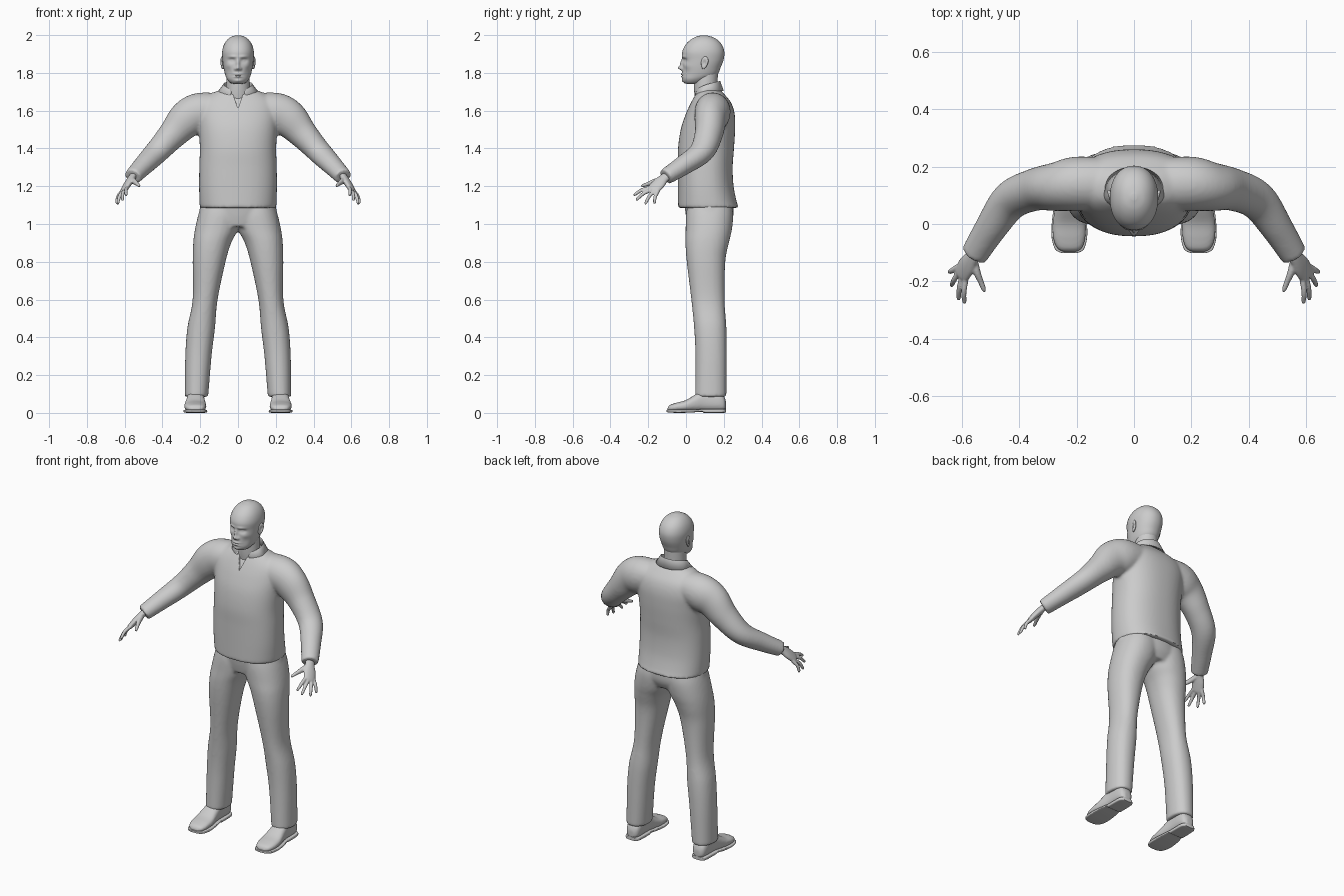
import bpy, bmesh, math
from mathutils import Vector, Matrix

cube = bpy.data.objects.get("Cube")
if cube:
    bpy.data.objects.remove(cube, do_unlink=True)

grey = bpy.data.materials.new("plain grey")
grey.use_nodes = True
grey.diffuse_color = (0.6, 0.6, 0.6, 1)
grey.node_tree.nodes["Principled BSDF"].inputs["Base Color"].default_value = grey.diffuse_color


def spline(rows, k):
    """Catmull-Rom resampling of number rows."""
    out = []
    for i in range(len(rows) - 1):
        a, b, c, d = (rows[min(max(j, 0), len(rows) - 1)] for j in range(i - 1, i + 3))
        for s in range(k):
            t = s / k
            out.append([(2*q + (r-p)*t + (2*p-5*q+4*r-w)*t*t + (3*q-p-3*r+w)*t**3) / 2
                        for p, q, r, w in zip(a, b, c, d)])
    return out + [list(rows[-1])]


def loft(bm, sections, n=40, power=2.0):
    """Skin over superellipse sections (centre, half axis, half axis)."""
    rings = []
    for c, u, v in sections:
        ring = []
        for i in range(n):
            a = math.tau * i / n
            x, y = math.cos(a), math.sin(a)
            x, y = (math.copysign(abs(q) ** (2 / power), q) for q in (x, y))
            ring.append(bm.verts.new(c + u * x + v * y))
        rings.append(ring)
    for r, s in zip(rings, rings[1:]):
        for i in range(n):
            bm.faces.new((r[i], r[(i+1) % n], s[(i+1) % n], s[i]))
    bm.faces.new(rings[0])
    bm.faces.new(rings[-1])


def stack(bm, rows, side=1, k=6, axis="z", **kw):
    """Rows of (height, x0, x1, y0, y1); axis y swaps depth and height."""
    secs = []
    for h, x0, x1, a, b in spline(rows, k):
        x, m, w, d = side * (x0 + x1) / 2, (a + b) / 2, (x1 - x0) / 2, (b - a) / 2
        if axis == "z":
            secs.append((Vector((x, m, h)), Vector((w, 0, 0)), Vector((0, d, 0))))
        else:
            secs.append((Vector((x, h, m)), Vector((w, 0, 0)), Vector((0, 0, d))))
    loft(bm, secs, **kw)


def tube(bm, rows, side=1, wide=(0, 0, 1), k=6, **kw):
    """Rows of (x, y, z, wide radius, thin radius) along a path."""
    rows = spline(rows, k)
    pts = [Vector((side * r[0], r[1], r[2])) for r in rows]
    hint = Vector((side * wide[0], wide[1], wide[2]))
    secs = []
    for i, (p, r) in enumerate(zip(pts, rows)):
        t = (pts[min(i+1, len(pts)-1)] - pts[max(i-1, 0)]).normalized()
        u = (hint - t * hint.dot(t)).normalized()
        secs.append((p, u * r[3], t.cross(u) * r[4]))
    loft(bm, secs, **kw)


def finish(bm, name, voxel=0, smooth=0, angle=50):
    bmesh.ops.recalc_face_normals(bm, faces=bm.faces)
    me = bpy.data.meshes.new(name)
    bm.to_mesh(me)
    bm.free()
    me.materials.append(grey)
    ob = bpy.data.objects.new(name, me)
    bpy.context.collection.objects.link(ob)
    bpy.ops.object.select_all(action="DESELECT")
    bpy.context.view_layer.objects.active = ob
    ob.select_set(True)
    if voxel:
        m = ob.modifiers.new("blend", "REMESH")
        m.mode, m.voxel_size, m.use_smooth_shade = "VOXEL", voxel, True
        m = ob.modifiers.new("relax", "SMOOTH")
        m.factor, m.iterations = 0.5, smooth
        bpy.ops.object.modifier_apply(modifier="blend")
        bpy.ops.object.modifier_apply(modifier="relax")
    bpy.ops.object.shade_smooth_by_angle(angle=math.radians(angle))
    return ob


# Shirt: body and sleeves blended together
bm = bmesh.new()
body = [(1.085, .202, -.042, .28), (1.12, .204, -.042, .268), (1.2, .206, -.042, .252),
        (1.3, .205, -.042, .247), (1.4, .202, -.042, .254), (1.5, .208, -.028, .26),
        (1.58, .215, -.002, .258), (1.64, .205, .025, .24), (1.685, .15, .05, .205),
        (1.715, .085, .07, .175)]
stack(bm, [(z, -w, w, a, b) for z, w, a, b in body], power=2.3, n=64)
for s in (1, -1):
    tube(bm, [(.1, .14, 1.61, .085, .09), (.2, .14, 1.59, .105, .095), (.27, .13, 1.555, .1, .085),
              (.345, .12, 1.475, .078, .074), (.43, .082, 1.382, .062, .068),
              (.5, -.015, 1.31, .052, .056), (.558, -.108, 1.25, .043, .048)], s)
shirt = finish(bm, "shirt", .009, 6)

# Open V neckline, cut just below the shirt surface
bm = bmesh.new()
vee = [(-.042, .082, 1.73), (.042, .082, 1.73), (0, .02, 1.612)]
back = [bm.verts.new(p) for p in vee]
front = [bm.verts.new((x, y - .15, z)) for x, y, z in vee]
bm.faces.new(back)
bm.faces.new(front)
for i in range(3):
    j = (i + 1) % 3
    bm.faces.new((back[i], back[j], front[j], front[i]))
cutter = finish(bm, "neckline_cutter")
cutter.hide_render = True
cutter.hide_viewport = True
cut = shirt.modifiers.new("neckline", "BOOLEAN")
cut.operation, cut.object, cut.solver = "DIFFERENCE", cutter, "EXACT"

# Folded collar, open at the front with two points
bm = bmesh.new()
cols = []
for i in range(49):
    t = -1 + i / 24
    a, f = t * math.radians(158), abs(t)
    sx, cy = math.sin(a), math.cos(a)
    point = max(0, (f - .6) / .4)
    top = (sx * .076, .115 + cy * .066, 1.757 - .05 * f ** 2)
    low = (sx * (.104 + .04 * point), .118 + cy * .082 + .004 * f, 1.705 - .05 * point ** 1.5)
    stand = (sx * .07, .115 + cy * .06, 1.715 - .025 * f)
    cols.append([bm.verts.new(p) for p in (stand, top, low)])
for c, d in zip(cols, cols[1:]):
    for j in range(2):
        bm.faces.new((c[j], d[j], d[j+1], c[j+1]))
collar = finish(bm, "collar")
m = collar.modifiers.new("cloth", "SOLIDIFY")
m.thickness = .006

# Trousers: hips and legs blended together
bm = bmesh.new()
stack(bm, [(.985, -.19, .19, .012, .225), (1.04, -.208, .208, 0, .25), (1.12, -.195, .195, -.01, .25)], n=64)
for s in (1, -1):
    stack(bm, [(.085, .158, .282, .048, .214), (.3, .14, .279, .05, .216), (.45, .122, .268, .043, .214),
               (.6, .108, .24, .028, .204), (.8, .066, .24, .004, .208), (.9, .036, .237, -.003, .227),
               (.97, .0, .228, -.002, .243), (1.05, -.02, .21, .0, .25), (1.11, -.01, .19, .01, .24)],
          s, power=2.2)
finish(bm, "trousers", .009, 5)

# Shoes with soles and heels
for s, label in ((1, "left"), (-1, "right")):
    bm = bmesh.new()
    stack(bm, [(-.098, .205, .245, .012, .026), (-.085, .182, .268, .008, .042), (-.05, .17, .282, .008, .054),
               (.0, .168, .284, .008, .068), (.05, .174, .276, .008, .098), (.1, .178, .268, .008, .125),
               (.17, .178, .266, .008, .115), (.2, .186, .258, .01, .09), (.212, .205, .24, .02, .06)],
          s, axis="y", power=2.5)
    finish(bm, label + "_shoe", .006, 4)
    bm = bmesh.new()
    stack(bm, [(-.102, .2, .25, .004, .016), (-.088, .175, .275, .002, .018), (-.04, .163, .288, 0, .018),
               (.03, .167, .284, .002, .018), (.085, .175, .273, .006, .02), (.1, .175, .271, 0, .02),
               (.19, .177, .268, 0, .022), (.212, .195, .25, .002, .022)], s, axis="y", power=5)
    finish(bm, label + "_sole", angle=40)

# Hands: palm, thumb and four fingers
for s, label in ((1, "left"), (-1, "right")):
    bm = bmesh.new()
    across = (.035, .045, -.03)
    tube(bm, [(.545, -.08, 1.265, .026, .02), (.563, -.115, 1.243, .027, .019),
              (.583, -.145, 1.213, .036, .018), (.602, -.175, 1.182, .034, .014),
              (.607, -.185, 1.174, .02, .008)], s, across)
    index, pinky = Vector((.587, -.19, 1.193)), Vector((.618, -.152, 1.168))
    tips = [(.592, -.278, 1.152), (.613, -.266, 1.126), (.638, -.217, 1.106), (.645, -.168, 1.109)]
    for i, tip in enumerate(tips):
        base, tip = index.lerp(pinky, i / 3), Vector(tip)
        root = base.lerp(Vector((.575, -.13, 1.225)), .4)
        mid = base.lerp(tip, .5) + Vector((.004, -.003, .006))
        path = [(root, .01), (base, .0105), (mid, .0095), (base.lerp(tip, .93), .0075), (tip, .003)]
        tube(bm, [(*p, r, r) for p, r in path], s, across, n=16)
    tube(bm, [(.56, -.12, 1.237, .014, .014), (.549, -.165, 1.225, .015, .013), (.535, -.2, 1.213, .011, .01),
              (.524, -.228, 1.203, .008, .008), (.521, -.238, 1.199, .003, .003)], s, n=16)
    finish(bm, label + "_hand", .004, 3)

# Neck
bm = bmesh.new()
stack(bm, [(1.58, -.05, .05, .06, .15), (1.66, -.065, .065, .048, .165),
           (1.72, -.063, .063, .042, .166), (1.82, -.06, .06, .04, .17)])
finish(bm, "neck")

# Head with sculpted face: bumps are (x, z, x size, z size, depth)
bm = bmesh.new()
skull = [(1.742, .02, .004, .05), (1.747, .04, -.008, .085), (1.765, .057, -.018, .12), (1.79, .068, -.02, .165),
         (1.83, .077, -.018, .184), (1.87, .082, -.018, .199), (1.91, .084, -.02, .203),
         (1.945, .076, -.005, .192), (1.972, .06, .02, .17), (1.99, .038, .05, .14), (1.999, .01, .083, .105)]
stack(bm, [(z, -w, w, a, b) for z, w, a, b in skull], n=128, k=8, power=2.15)
bumps = [(.033, 1.866, .017, .011, .013), (.033, 1.865, .01, .006, -.006), (.028, 1.885, .022, .007, -.006),
         (0, 1.826, .012, .011, -.021), (0, 1.85, .009, .022, -.013), (.014, 1.821, .007, .007, -.009),
         (0, 1.793, .02, .005, -.008), (0, 1.78, .018, .005, -.008), (0, 1.786, .024, .002, .004),
         (0, 1.757, .02, .009, -.006), (.052, 1.838, .018, .014, -.004), (.05, 1.805, .015, .02, .004)]
for v in bm.verts:
    if v.co.y < .06:
        x, z = abs(v.co.x), v.co.z
        v.co.y += sum(d * math.exp(-((x-a)/w)**2 - ((z-b)/h)**2) for a, b, w, h, d in bumps)
finish(bm, "head", angle=80)

# Ears: tilted shells with a hollow
for s, label in ((1, "left"), (-1, "right")):
    bm = bmesh.new()
    bmesh.ops.create_uvsphere(bm, u_segments=32, v_segments=24, radius=1)
    for v in bm.verts:
        x, y, z = v.co
        if x > 0:
            v.co.x -= .9 * math.exp(-(y*y + z*z) / .25)
        v.co.y *= 1 + .25 * z
    place = Matrix.Translation((s * .083, .098, 1.853)) @ Matrix.Rotation(-s * .3, 4, "Z")
    tilt = Matrix.Rotation(-.2, 4, "X") @ Matrix.Diagonal((s * .01, .019, .034, 1))
    bmesh.ops.transform(bm, matrix=place @ tilt, verts=bm.verts)
    finish(bm, label + "_ear", angle=80)
